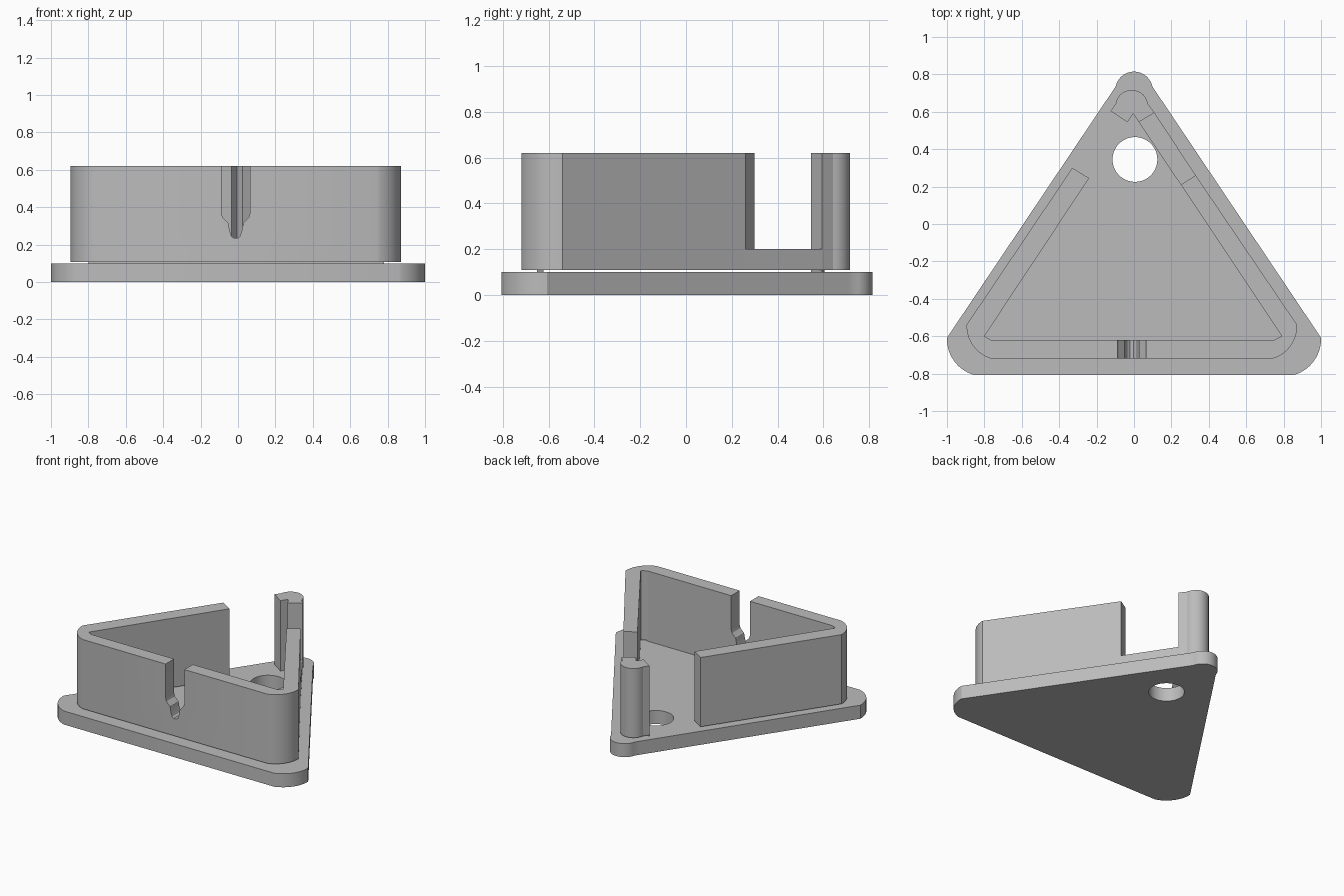
import bpy, bmesh
from math import sin, cos, radians

cube = bpy.data.objects.get("Cube")
if cube:
    bpy.data.objects.remove(cube, do_unlink=True)

grey = bpy.data.materials.new("plain grey")
grey.use_nodes = True
COLOUR = (0.5, 0.5, 0.5, 1)
grey.diffuse_color = COLOUR
grey.node_tree.nodes["Principled BSDF"].inputs["Base Color"].default_value = COLOUR


def arc(cx, cy, r, start, end, steps=14):
    """Points along a circular arc, angles in degrees."""
    angles = [radians(start + (end - start) * i / steps) for i in range(steps + 1)]
    return [(cx + r * cos(a), cy + r * sin(a)) for a in angles]


def prism(name, outline, low, high, upright=False):
    """Extrude an outline along z, or an x-z outline along y if upright."""
    bm = bmesh.new()
    place = (lambda a, b: (a, low, b)) if upright else (lambda a, b: (a, b, low))
    face = bm.faces.new([bm.verts.new(place(a, b)) for a, b in outline])
    top = bmesh.ops.extrude_face_region(bm, geom=[face])
    moved = [v for v in top["geom"] if isinstance(v, bmesh.types.BMVert)]
    shift = (0, high - low, 0) if upright else (0, 0, high - low)
    bmesh.ops.translate(bm, verts=moved, vec=shift)
    bmesh.ops.recalc_face_normals(bm, faces=bm.faces)
    mesh = bpy.data.meshes.new(name)
    bm.to_mesh(mesh)
    bm.free()
    mesh.materials.append(grey)
    obj = bpy.data.objects.new(name, mesh)
    bpy.context.collection.objects.link(obj)
    return obj


def activate(obj):
    bpy.ops.object.select_all(action="DESELECT")
    obj.select_set(True)
    bpy.context.view_layer.objects.active = obj


def cut(obj, cutter):
    mod = obj.modifiers.new("cut", "BOOLEAN")
    mod.operation = "DIFFERENCE"
    mod.solver = "EXACT"
    mod.object = cutter
    activate(obj)
    bpy.ops.object.modifier_apply(modifier=mod.name)
    bpy.data.objects.remove(cutter, do_unlink=True)


PLATE_TOP, WALL_LOW, SILL, WALL_TOP = 0.1, 0.108, 0.2, 0.62

# Base plate: rounded triangle with a through hole
plate_outline = (arc(0.8, -0.615, 0.2, -73, 2)
                 + [(0.115, 0.71)] + arc(0, 0.715, 0.1, 12, 168) + [(-0.115, 0.71)]
                 + arc(-0.8, -0.615, 0.2, 178, 253))
base_plate = prism("base_plate", plate_outline, 0, PLATE_TOP)
cut(base_plate, prism("hole_cutter", arc(0.005, 0.345, 0.12, 0, 350, 35), -0.1, 0.3))

# Main wall: open triangle with rounded front corners
left_end = [(-0.33, 0.30), (-0.24, 0.245)]
right_end = [(0.25, 0.21), (0.33, 0.26)]
wall_outline = (left_end
                + [(-0.8, -0.6), (-0.765, -0.62), (0.75, -0.62), (0.79, -0.6)]
                + right_end
                + arc(0.69, -0.545, 0.182, 2, -73)
                + arc(-0.713, -0.545, 0.182, 253, 178))
wall = prism("wall", wall_outline, WALL_LOW, WALL_TOP)

# Stepped slot in the middle of the front wall
half_slot = [(0.077, 0.8), (0.077, 0.37), (0.07, 0.345), (0.04, 0.315),
             (0.033, 0.275), (0.023, 0.245), (0.01, 0.235)]
MIDDLE = -0.012
slot_outline = ([(MIDDLE + a, z) for a, z in half_slot]
                + [(MIDDLE - a, z) for a, z in reversed(half_slot)])
cut(wall, prism("slot_cutter", slot_outline, -0.9, -0.5, upright=True))

# Back post at the apex, notched on its inner side
post_inner = [(0.11, 0.595), (0.025, 0.545), (-0.005, 0.59), (-0.035, 0.545), (-0.125, 0.605)]
post = prism("back_post", post_inner + arc(-0.012, 0.63, 0.087, 172, 8), WALL_LOW, WALL_TOP)

# Low sill joining the right wall to the post
sill = prism("right_sill", right_end + post_inner[:2], WALL_LOW, SILL)

# Thin feet lifting the wall off the plate
front_foot = prism("front_foot", [(-0.8, -0.65), (0.78, -0.65), (0.76, -0.622), (-0.78, -0.622)],
                   PLATE_TOP, WALL_LOW)
back_foot = prism("back_foot", post_inner, PLATE_TOP, WALL_LOW)

for obj in (base_plate, wall, post, sill, front_foot, back_foot):
    activate(obj)
    bpy.ops.object.shade_smooth_by_angle(angle=radians(20))
